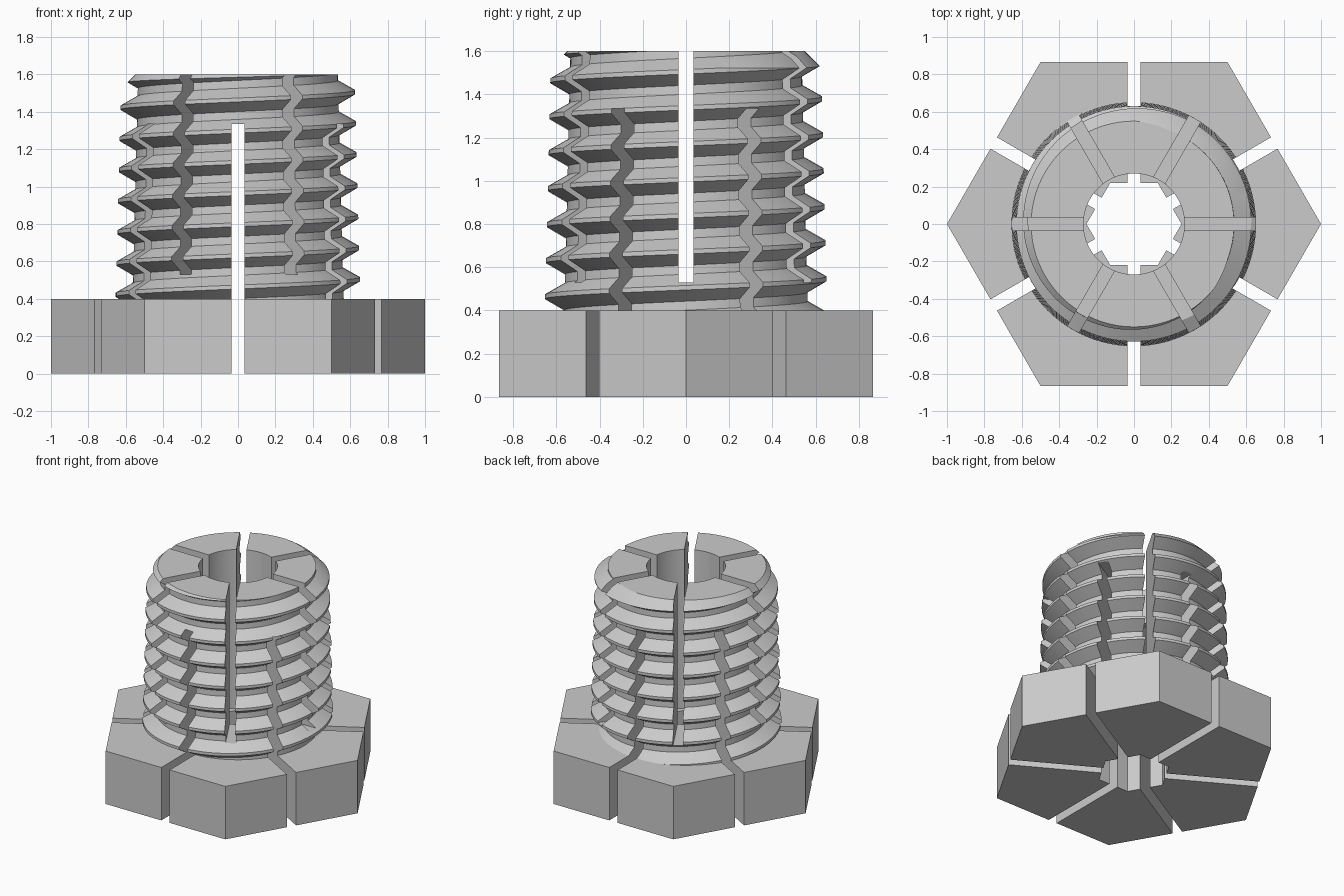
import bpy, bmesh
from math import cos, sin, pi, radians
from mathutils import Matrix, Vector

if "Cube" in bpy.data.objects:
    bpy.data.objects.remove(bpy.data.objects["Cube"])

BASE_TOP, TOP = 0.4, 1.6
PITCH, CREST_Z, SEG = 1 / 6, 0.505, 96

steel = bpy.data.materials.new("grey steel")
steel.use_nodes = True
colour = (0.6, 0.6, 0.6, 1)
steel.diffuse_color = colour
steel.node_tree.nodes["Principled BSDF"].inputs["Base Color"].default_value = colour


def to_object(name, bm):
    mesh = bpy.data.meshes.new(name)
    bmesh.ops.recalc_face_normals(bm, faces=bm.faces)
    bm.to_mesh(mesh)
    bm.free()
    mesh.materials.append(steel)
    obj = bpy.data.objects.new(name, mesh)
    bpy.context.collection.objects.link(obj)
    return obj


def prism(name, sides, r_low, r_high, z0, z1):
    """Upright prism or frustum; a six-sided one has corners on the x axis."""
    bm = bmesh.new()
    place = Matrix.Translation((0, 0, (z0 + z1) / 2)) @ Matrix.Rotation(pi / 6, 4, 'Z')
    bmesh.ops.create_cone(bm, cap_ends=True, segments=sides, radius1=r_low,
                          radius2=r_high, depth=z1 - z0, matrix=place)
    return to_object(name, bm)


def slot(name, angle, z0, z1):
    bm = bmesh.new()
    place = (Matrix.Rotation(radians(angle), 4, 'Z')
             @ Matrix.Translation((0, 0, (z0 + z1) / 2))
             @ Matrix.Diagonal((2.6, 0.07, z1 - z0, 1)))
    bmesh.ops.create_cube(bm, size=1, matrix=place)
    return to_object(name, bm)


def threaded_sleeve():
    """Right-handed helical ridge, trimmed flat at both ends."""
    profile = [(-1 / 16, 0.655), (1 / 16, 0.655), (3 / 8, 0.565), (5 / 8, 0.565)]
    bm = bmesh.new()
    steps = 11 * SEG
    rows = []
    for i in range(steps + 1):
        a = 2 * pi * i / SEG
        row = []
        for offset, r in profile:
            z = CREST_Z + PITCH * (i / SEG - 3 + offset)
            r -= 0.025 * (z - BASE_TOP)
            row.append(bm.verts.new((r * cos(a), r * sin(a), z)))
        rows.append(row)
    for i in range(steps):
        for j in range(3):
            bm.faces.new((rows[i][j], rows[i + 1][j], rows[i + 1][j + 1], rows[i][j + 1]))
        if i + 1 + SEG <= steps:
            up = i + SEG
            bm.faces.new((rows[i][3], rows[i + 1][3], rows[up + 1][0], rows[up][0]))
    for z, normal in ((BASE_TOP - 0.1, -1), (TOP, 1)):
        cut = bmesh.ops.bisect_plane(
            bm, geom=bm.verts[:] + bm.edges[:] + bm.faces[:], dist=1e-6,
            plane_co=Vector((0, 0, z)), plane_no=Vector((0, 0, normal)), clear_outer=True)
        rim = [e for e in cut["geom_cut"] if isinstance(e, bmesh.types.BMEdge)]
        bmesh.ops.edgeloop_fill(bm, edges=rim)
    return to_object("threaded_sleeve", bm)


def combine(target, tool, operation):
    mod = target.modifiers.new(tool.name, 'BOOLEAN')
    mod.operation, mod.object, mod.solver = operation, tool, 'EXACT'
    bpy.context.view_layer.objects.active = target
    bpy.ops.object.modifier_apply(modifier=mod.name)
    bpy.data.objects.remove(tool)


# Threaded sleeve with a lead-in chamfer, joined to the hexagonal base
body = threaded_sleeve()
combine(body, prism("chamfer_cone", SEG, 1.95, 0.55, 0.2, TOP), 'INTERSECT')
combine(body, prism("hex_base", 6, 1, 1, 0, BASE_TOP), 'UNION')

# Round bore above, hexagonal socket below
combine(body, prism("bore", SEG, 0.27, 0.27, BASE_TOP, TOP + 0.2), 'DIFFERENCE')
combine(body, prism("hex_socket", 6, 0.254, 0.254, -0.2, BASE_TOP + 0.1), 'DIFFERENCE')

# Alternating slots from the top and from the bottom
for k in range(3):
    combine(body, slot("upper_slot", 60 * k, 0.53, TOP + 0.2), 'DIFFERENCE')
    combine(body, slot("lower_slot", 60 * k + 30, -0.2, 1.335), 'DIFFERENCE')

body.name = "slotted_threaded_collet"
bpy.ops.object.select_all(action='DESELECT')
body.select_set(True)
bpy.context.view_layer.objects.active = body
bpy.ops.object.shade_smooth_by_angle(angle=radians(20))
